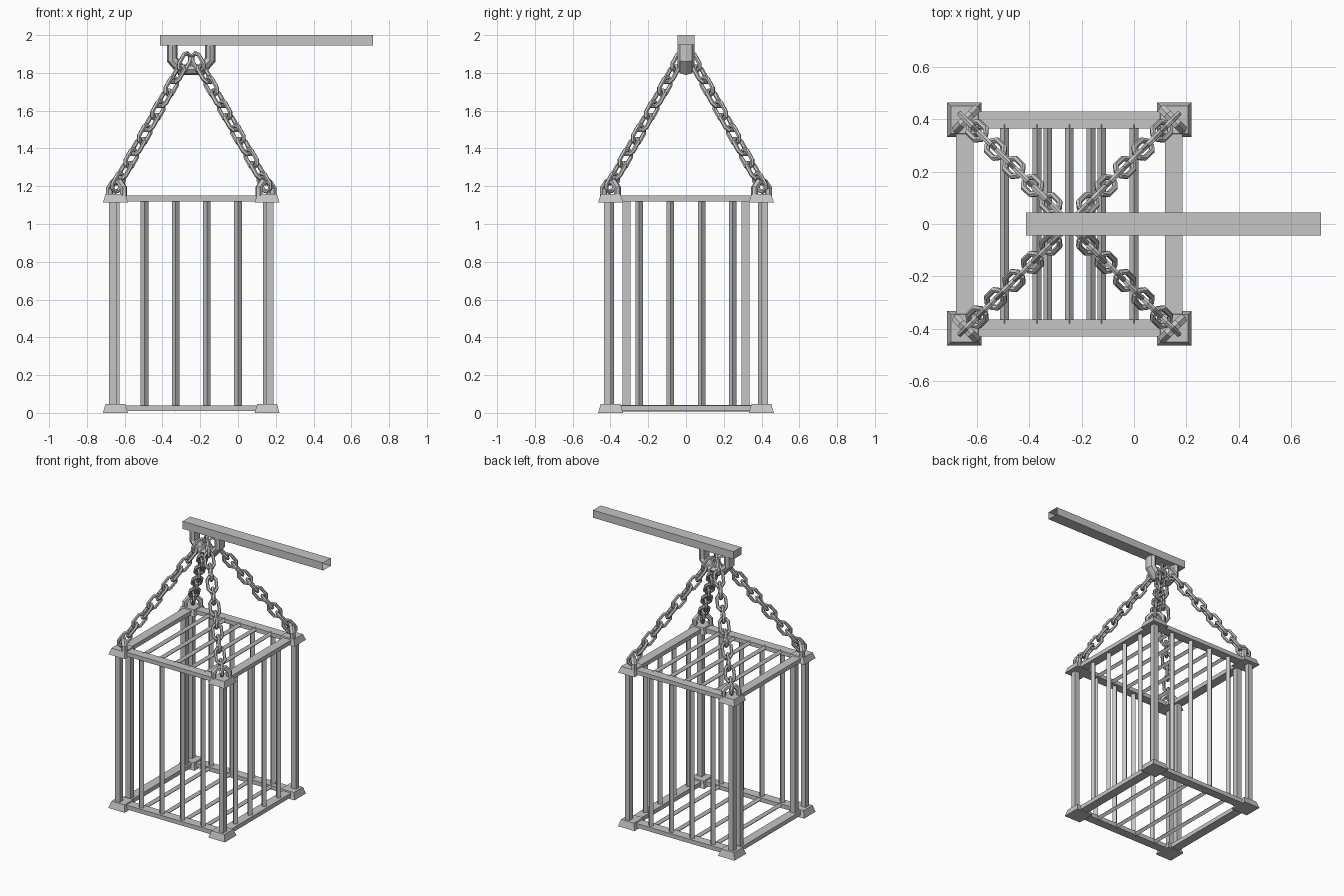
import bpy, bmesh
from math import pi, cos, sin
from mathutils import Vector, Matrix

cube = bpy.data.objects.get("Cube")
if cube:
    bpy.data.objects.remove(cube, do_unlink=True)

iron = bpy.data.materials.new("grey_iron")
iron.use_nodes = True
GREY = (0.56, 0.56, 0.56, 1)
iron.diffuse_color = GREY
iron.node_tree.nodes["Principled BSDF"].inputs["Base Color"].default_value = GREY

CX = -0.2475      # cage centre in x
Z = Vector((0, 0, 1))


def finish(name, bm):
    bmesh.ops.recalc_face_normals(bm, faces=bm.faces)
    mesh = bpy.data.meshes.new(name)
    bm.to_mesh(mesh)
    bm.free()
    mesh.materials.append(iron)
    obj = bpy.data.objects.new(name, mesh)
    bpy.context.collection.objects.link(obj)
    return obj


def box(bm, lo, hi, taper=0):
    """Box between two corners, its top drawn in by taper."""
    lo, hi = Vector(lo), Vector(hi)
    size, mid = hi - lo, (lo + hi) / 2
    verts = bmesh.ops.create_cube(bm, size=1)["verts"]
    for v in verts:
        pull = taper if v.co.z > 0 else 0
        v.co = mid + Vector((v.co.x * (size.x - 2 * pull),
                             v.co.y * (size.y - 2 * pull), v.co.z * size.z))
    return verts


def rod(bm, a, b, radius):
    """Square rod standing on edge between two points."""
    a, b = Vector(a), Vector(b)
    turn = (b - a).to_track_quat('Z', 'Y').to_matrix().to_4x4()
    bmesh.ops.create_cone(bm, cap_ends=True, segments=4, radius1=radius, radius2=radius,
                          depth=(b - a).length,
                          matrix=Matrix.Translation((a + b) / 2) @ turn)


def sweep(bm, path, origin, u, v, wide, deep, sides=6, closed=False):
    """Mitred tube along a flat path lying in the u, v plane."""
    pts = [Vector(origin) + u * p[0] + v * p[1] for p in path]
    w = u.cross(v)
    n, rings = len(pts), []
    for i, p in enumerate(pts):
        t0 = (p - pts[i - 1]).normalized() if closed or i else None
        t1 = (pts[(i + 1) % n] - p).normalized() if closed or i < n - 1 else t0
        t0 = t0 or t1
        tangent = (t0 + t1).normalized()
        side = w.cross(tangent) / tangent.dot(t0)
        rings.append([bm.verts.new(p + side * wide * cos(2 * pi * k / sides)
                                   + w * deep * sin(2 * pi * k / sides))
                      for k in range(sides)])
    for i in range(n if closed else n - 1):
        a, b = rings[i], rings[(i + 1) % n]
        for k in range(sides):
            m = (k + 1) % sides
            bm.faces.new((a[k], a[m], b[m], b[k]))
    if not closed:
        bm.faces.new(rings[0])
        bm.faces.new(rings[-1])


# Support beam, hollow at its far end
bm = bmesh.new()
box(bm, (-0.413, -0.044, 1.945), (0.715, 0.044, 2.0))
bm.faces.ensure_lookup_table()
end = max(bm.faces, key=lambda f: f.calc_center_median().x)
bmesh.ops.delete(bm, geom=[end], context='FACES_ONLY')
finish("support_beam", bm)

# U-shaped hanger under the beam
bm = bmesh.new()
half = [(0.1, 1.95), (0.1, 1.87), (0.055, 1.817)]
sweep(bm, [(-x, z) for x, z in half] + half[::-1], (CX, 0, 0),
      Vector((1, 0, 0)), Z, 0.028, 0.044, sides=8)
finish("hanger", bm)

# Top and bottom frames with their corner caps
for name, z in (("bottom", 0.005), ("top", 1.115)):
    bm = bmesh.new()
    for s in (-1, 1):
        box(bm, (CX - 0.37, s * 0.398 - 0.033, z + 0.005),
            (CX + 0.37, s * 0.398 + 0.033, z + 0.035))
        x = CX + s * 0.4
        box(bm, (x - 0.033, -0.37, z + 0.005), (x + 0.033, 0.37, z + 0.035))
    finish(name + "_frame", bm)

    bm = bmesh.new()
    for sx in (-1, 1):
        for sy in (-1, 1):
            x, y = CX + sx * 0.4015, sy * 0.399
            base = 0 if name == "bottom" else z
            box(bm, (x - 0.066, y - 0.066, base), (x + 0.066, y + 0.066, z + 0.043), 0.014)
    finish(name + "_corner_caps", bm)

# Floor and roof bars
for name, z, count, gap in (("floor_bars", 0.025, 4, 0.165), ("roof_bars", 1.135, 5, 0.124)):
    bm = bmesh.new()
    for i in range(count):
        x = CX + (i - (count - 1) / 2) * gap
        rod(bm, (x, -0.38, z), (x, 0.38, z), 0.017)
    finish(name, bm)

# Corner posts
bm = bmesh.new()
for sx in (-1, 1):
    for sy in (-1, 1):
        x, y = CX + sx * 0.416, sy * 0.415
        box(bm, (x - 0.019, y - 0.019, 0.03), (x + 0.019, y + 0.019, 1.13))
finish("corner_posts", bm)

# Wall bars on the front, back and left side
bars = {"front_bars": [], "back_bars": [], "left_bars": []}
for i in range(4):
    d = (i - 1.5) * 0.165
    bars["front_bars"].append((CX + d, -0.4))
    bars["back_bars"].append((CX + d, 0.4))
    bars["left_bars"].append((CX + 0.4, d))
for name, spots in bars.items():
    bm = bmesh.new()
    for x, y in spots:
        rod(bm, (x, y, 0.025), (x, y, 1.135), 0.02)
    finish(name, bm)

# Door jambs on the open right side
bm = bmesh.new()
for s in (-1, 1):
    box(bm, (CX - 0.42, s * 0.315 - 0.021, 0.025), (CX - 0.38, s * 0.315 + 0.021, 1.135))
finish("door_jambs", bm)

# Shackles and chains at the four corners
LINKS, LENGTH = 11, 0.125
a, b = LENGTH / 2 - 0.011, 0.029
OVAL = [(a, b * 0.45), (a * 0.6, b), (-a * 0.6, b), (-a, b * 0.45),
        (-a, -b * 0.45), (-a * 0.6, -b), (a * 0.6, -b), (a, -b * 0.45)]
ARCH = [(-0.052, 0), (-0.052, 0.045), (-0.024, 0.075),
        (0.024, 0.075), (0.052, 0.045), (0.052, 0)]
for sx, xname in ((-1, "right"), (1, "left")):
    for sy, yname in ((-1, "front"), (1, "back")):
        across = Vector((-sy, sx, 0)).normalized()
        bm = bmesh.new()
        sweep(bm, ARCH, (CX + sx * 0.395, sy * 0.4, 1.147), across, Z, 0.017, 0.02)
        finish(f"{yname}_{xname}_shackle", bm)

        start = Vector((CX + sx * 0.415, sy * 0.418, 1.17))
        stop = Vector((CX + sx * 0.008, sy * 0.015, 1.905))
        along = (stop - start).normalized()
        across = along.cross(Z).normalized()
        upright = across.cross(along)
        first, last = start + along * LENGTH / 2, stop - along * LENGTH / 2
        bm = bmesh.new()
        for i in range(LINKS):
            sweep(bm, OVAL, first.lerp(last, i / (LINKS - 1)), along,
                  across if i % 2 else upright, 0.011, 0.012, closed=True)
        finish(f"{yname}_{xname}_chain", bm)
